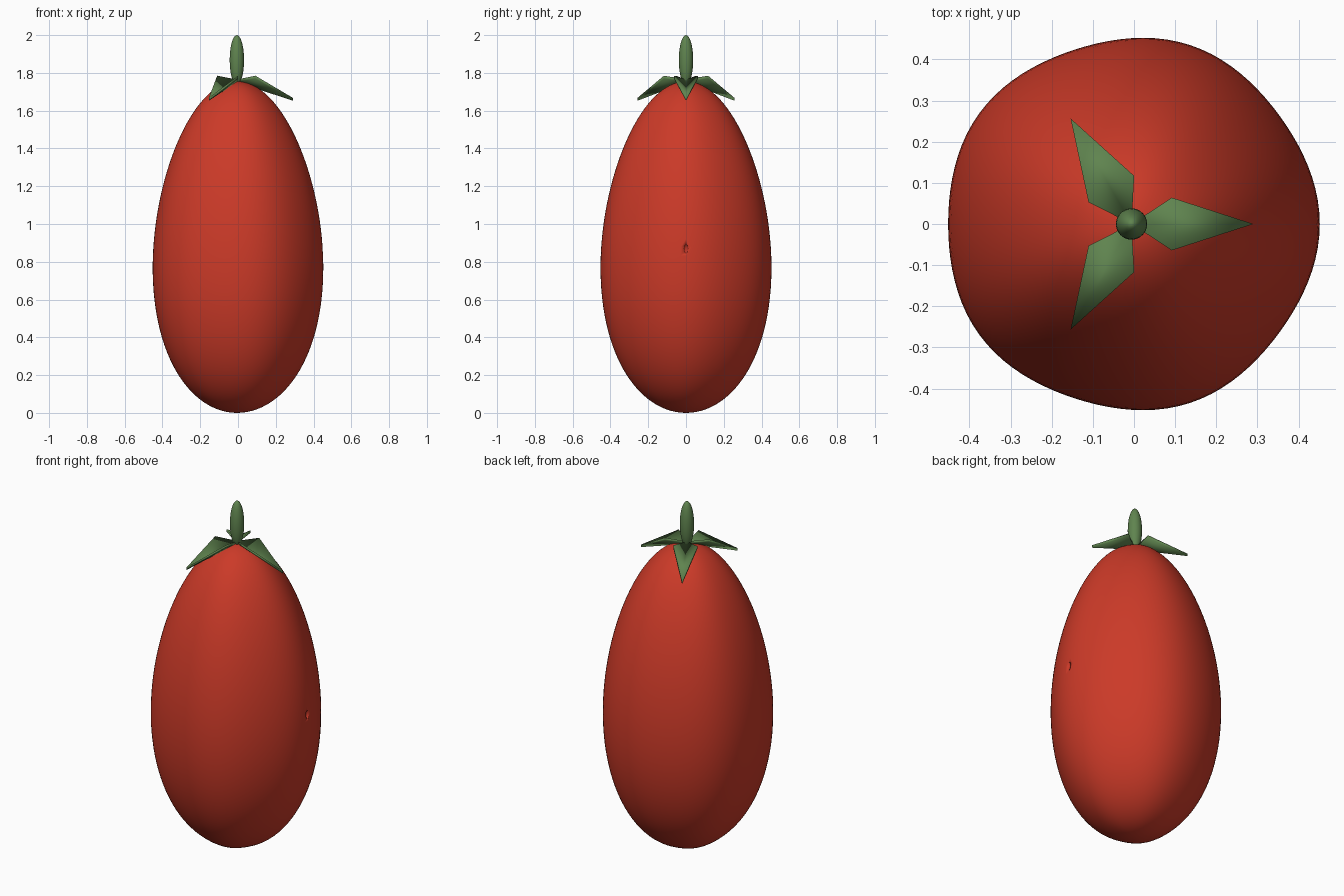
import bpy
import bmesh
from math import cos, atan2, pi
from mathutils import Matrix, Vector

cube = bpy.data.objects.get("Cube")
if cube:
    bpy.data.objects.remove(cube, do_unlink=True)

AXIS_X = -0.006   # stem axis; the lobed fruit is slightly off its own box centre


def material(name, rgb):
    mat = bpy.data.materials.new(name)
    mat.use_nodes = True
    mat.diffuse_color = (*rgb, 1)
    bsdf = mat.node_tree.nodes["Principled BSDF"]
    bsdf.inputs["Base Color"].default_value = (*rgb, 1)
    bsdf.inputs["Roughness"].default_value = 0.6
    return mat


def finish(name, bm, mat):
    bmesh.ops.recalc_face_normals(bm, faces=bm.faces[:])
    mesh = bpy.data.meshes.new(name)
    bm.to_mesh(mesh)
    bm.free()
    mesh.materials.append(mat)
    mesh.shade_smooth()
    obj = bpy.data.objects.new(name, mesh)
    obj.location.x = AXIS_X
    bpy.context.collection.objects.link(obj)
    return obj


def ellipsoid(segments, rings, size, center):
    bm = bmesh.new()
    bmesh.ops.create_uvsphere(bm, u_segments=segments, v_segments=rings, radius=1)
    bmesh.ops.transform(bm, verts=bm.verts,
                        matrix=Matrix.Translation(center) @ Matrix.Diagonal((*size, 1)))
    return bm


red = material("tomato red", (0.60, 0.042, 0.021))
green = material("leaf green", (0.115, 0.23, 0.078))

# Fruit: sphere tapered towards the top, with five very soft lobes
body = bmesh.new()
bmesh.ops.create_uvsphere(body, u_segments=100, v_segments=60, radius=1)
for v in body.verts:
    lobes = 1 + 0.013 * cos(5 * atan2(v.co.y, v.co.x))
    radius = 0.448 * (1 - 0.129 * v.co.z) * lobes
    v.co = Vector((v.co.x * radius, v.co.y * radius, 0.8775 * (1 + v.co.z)))
fruit = finish("fruit", body, red)

# Small pit in the side of the fruit
pit = finish("pit_cutter", ellipsoid(12, 8, (0.02, 0.011, 0.025), (0.456, 0, 0.87)), red)
pit.hide_render = True
pit.hide_viewport = True
cut = fruit.modifiers.new("pit", "BOOLEAN")
cut.operation = "DIFFERENCE"
cut.object = pit

# Stem
finish("stem", ellipsoid(32, 20, (0.038, 0.038, 0.132), (0, 0, 1.868)), green)


# Three folded leaves around the stem
def leaf(name, angle):
    outline = [(0, 0, 1.765), (0.098, -0.064, 1.785), (0.296, 0, 1.668), (0.098, 0.064, 1.785)]
    bm = bmesh.new()
    top = [bm.verts.new(p) for p in outline]
    low = [bm.verts.new((x, y, z - 0.015)) for x, y, z in outline]
    for a, b, c in ((0, 1, 2), (0, 2, 3)):
        bm.faces.new((top[a], top[b], top[c]))
        bm.faces.new((low[c], low[b], low[a]))
    for i in range(4):
        j = (i + 1) % 4
        bm.faces.new((top[j], top[i], low[i], low[j]))
    obj = finish(name, bm, green)
    obj.rotation_euler.z = angle


for i, name in enumerate(("left_leaf", "back_leaf", "front_leaf")):
    leaf(name, i * 2 * pi / 3)
